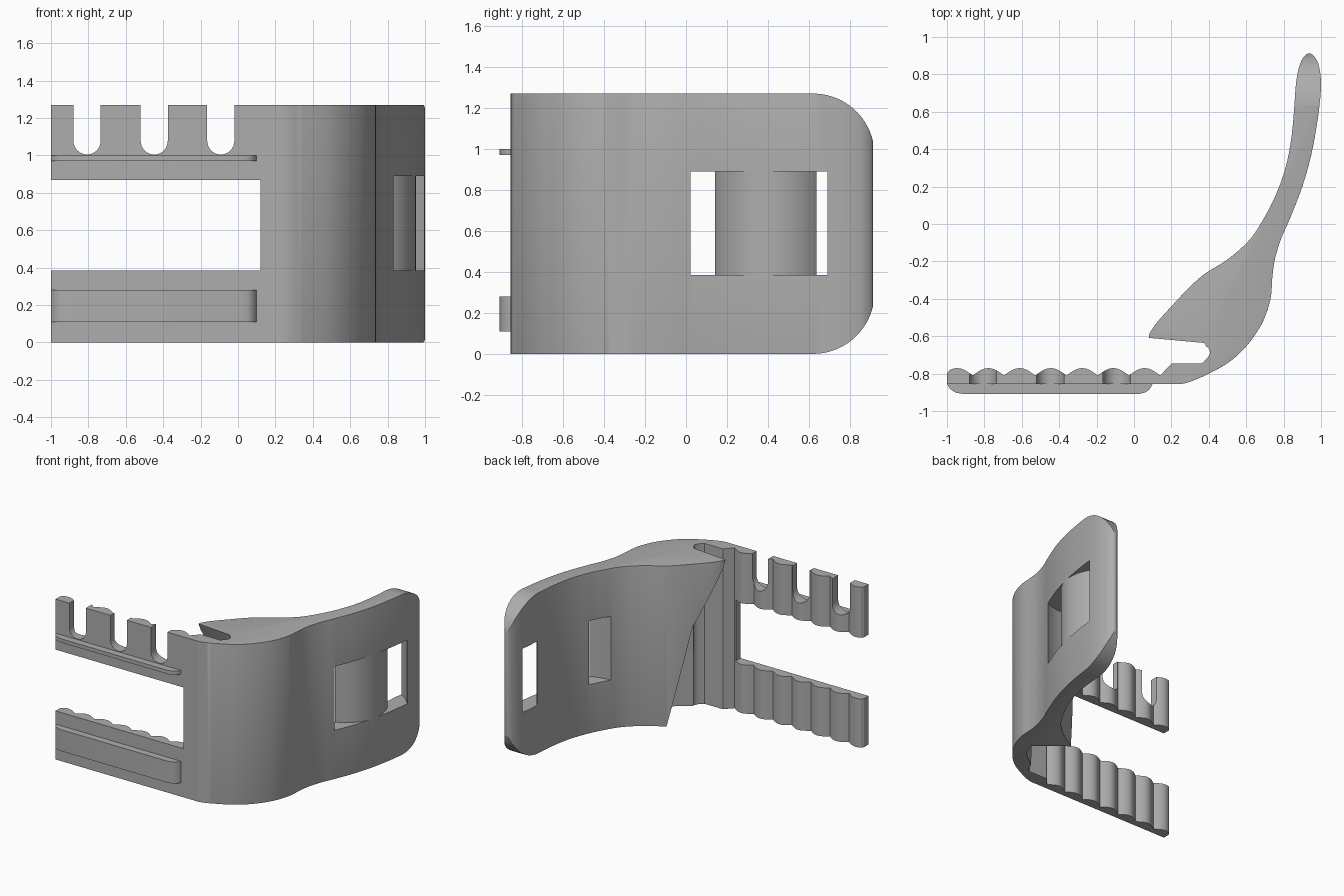
import bpy, bmesh, math
from mathutils import Vector

if "Cube" in bpy.data.objects:
    bpy.data.objects.remove(bpy.data.objects["Cube"])

H = 1.27            # overall height
FRONT = -0.855      # front face of the flat plate

grey = bpy.data.materials.new("plain grey")
grey.use_nodes = True
grey.diffuse_color = (0.42, 0.42, 0.42, 1)
grey.node_tree.nodes["Principled BSDF"].inputs["Base Color"].default_value = (0.42, 0.42, 0.42, 1)


def spline(pts, n=4):
    """Smooth curve through the given 2D points."""
    p = [Vector(q) for q in pts]
    p = [2 * p[0] - p[1]] + p + [2 * p[-1] - p[-2]]
    out = []
    for a, b, c, d in zip(p, p[1:], p[2:], p[3:]):
        for i in range(n):
            t = i / n
            out.append(0.5 * (2 * b + (c - a) * t + (2 * a - 5 * b + 4 * c - d) * t * t
                              + (3 * b - a - 3 * c + d) * t ** 3))
    return [tuple(q) for q in out] + [tuple(pts[-1])]


def arc(cx, cy, r, start, end, n=16):
    angles = [math.radians(start + (end - start) * i / n) for i in range(n + 1)]
    return [(cx + r * math.cos(a), cy + r * math.sin(a)) for a in angles]


def finish(name, bm):
    bmesh.ops.recalc_face_normals(bm, faces=bm.faces)
    mesh = bpy.data.meshes.new(name)
    bm.to_mesh(mesh)
    bm.free()
    mesh.materials.append(grey)
    ob = bpy.data.objects.new(name, mesh)
    bpy.context.collection.objects.link(ob)
    return ob


def prism(name, pts, lo, hi, axis="z", rounded=None):
    """Extrude an outline along an axis; optionally fillet rim edges chosen by a rule."""
    place = {"x": lambda u, v, w: (w, u, v),
             "y": lambda u, v, w: (u, w, v),
             "z": lambda u, v, w: (u, v, w)}[axis]
    bm = bmesh.new()
    rings = [[bm.verts.new(place(u, v, w)) for u, v in pts] for w in (lo, hi)]
    for ring in rings:
        bm.faces.new(ring)
    n = len(pts)
    for i in range(n):
        j = (i + 1) % n
        bm.faces.new((rings[0][i], rings[0][j], rings[1][j], rings[1][i]))
    bmesh.ops.recalc_face_normals(bm, faces=bm.faces)
    if rounded:
        rim = [e for e in bm.edges if abs(e.verts[0].co.z - e.verts[1].co.z) < 1e-5
               and all(rounded(v.co) for v in e.verts)]
        bmesh.ops.bevel(bm, geom=rim, offset=0.03, segments=4, profile=0.5,
                        affect="EDGES", clamp_overlap=True)
    return finish(name, bm)


def cut(target, cutter):
    mod = target.modifiers.new("cut", "BOOLEAN")
    mod.operation, mod.solver, mod.object = "DIFFERENCE", "EXACT", cutter
    bpy.context.view_layer.objects.active = target
    bpy.ops.object.modifier_apply(modifier=mod.name)
    bpy.data.objects.remove(cutter)


# Plan outline: outer curve, round tip, back curve and hooked lip
outer = spline([(0.2, FRONT), (0.28, -0.85), (0.4, -0.8), (0.52, -0.73), (0.62, -0.63),
                (0.69, -0.52), (0.73, -0.4), (0.74, -0.28), (0.755, -0.18), (0.79, -0.07),
                (0.83, 0.02), (0.9, 0.2), (0.95, 0.38), (0.985, 0.58), (1.0, 0.74),
                (0.99, 0.84), (0.968, 0.89), (0.937, 0.912), (0.905, 0.89), (0.88, 0.83),
                (0.865, 0.74), (0.855, 0.6), (0.84, 0.45), (0.81, 0.3), (0.76, 0.16),
                (0.7, 0.04), (0.63, -0.07), (0.55, -0.15), (0.47, -0.21), (0.38, -0.265),
                (0.3, -0.335), (0.2, -0.44), (0.12, -0.53), (0.083, -0.585)])
slit = spline([(0.078, -0.615), (0.11, -0.628), (0.2, -0.63), (0.3, -0.632), (0.37, -0.645),
               (0.405, -0.675), (0.4, -0.705), (0.37, -0.74)])
# Scalloped back of the plate, running to the open end
PITCH = 0.167
grip = []
for i in range(56):
    x = 0.14 - PITCH * i / 8
    if x > -1:
        grip.append((x, -0.81 + 0.04 * abs(math.sin(math.pi * i / 8))))
outline = [(-1, FRONT)] + outer + slit + [(0.36, -0.747), (0.2, -0.747)] + grip + [(-1, -0.8)]

body = prism("clip_body", outline, 0, H,
             rounded=lambda c: (c.x > 0.33 and c.y < -0.3 and c.x - c.y > 1.12)
             or c.y > -0.3 or (c.y > -0.56 and c.x < 0.4))

# Wedge removed under the lip, opening wider towards the bottom
bm = bmesh.new()
for z, pts in ((H + 0.02, [(0, -0.61), (0.1, -0.634), (0.38, -0.645), (0.38, -0.66), (0, -0.66)]),
               (-0.02, [(0, -0.05), (0.37, -0.275), (0.59, -0.45), (0.55, -0.56),
                        (0.4, -0.68), (0, -0.66)])):
    for x, y in pts:
        bm.verts.new((x, y, z))
bmesh.ops.convex_hull(bm, input=bm.verts)
cut(body, finish("lip_cutter", bm))

# Rounded corners at the tip
corner = [(0.62, H + 0.1), (0.62, H)] + arc(0.62, H - 0.3, 0.3, 88, 0) + [(1.1, H - 0.3), (1.1, H + 0.1)]
cut(body, prism("top_corner_cutter", corner, 0.5, 1.3, "x"))
cut(body, prism("bottom_corner_cutter", [(y, H - z) for y, z in corner], 0.5, 1.3, "x"))

# Curved strap tunnel that leaves a rounded bar in the wall
tunnel = arc(0.657, 0.42, 0.435, -120, 80, 40) + arc(0.657, 0.42, 0.295, 80, -120, 40)
cut(body, prism("strap_cutter", tunnel, 0.385, 0.89))

# Open window between the two plate arms
window = [(-1.1, 0.385), (0.12, 0.385), (0.12, 0.87), (-1.1, 0.87)]
cut(body, prism("window_cutter", window, -1, -0.7, "y"))

# Three U-shaped notches in the upper arm
for x in (-0.807, -0.448, -0.092):
    notch = [(x - 0.0725, H + 0.1)] + arc(x, 1.0775, 0.0725, 180, 360) + [(x + 0.0725, H + 0.1)]
    cut(body, prism("notch_cutter", notch, -1, -0.7, "y"))

# Ribs on the front of the arms
rib = ([(-1, FRONT + 0.01), (-1, FRONT)]
       + spline([(-0.985, -0.88), (-0.955, -0.9), (-0.91, -0.91)])
       + spline([(0.02, -0.91), (0.06, -0.9), (0.085, -0.88), (0.1, FRONT)])
       + [(0.1, FRONT + 0.01)])
parts = [body, prism("lower_rib", rib, 0.11, 0.28), prism("upper_rib", rib, 0.97, 1.0)]

for ob in parts:
    bpy.ops.object.select_all(action="DESELECT")
    ob.select_set(True)
    bpy.context.view_layer.objects.active = ob
    bpy.ops.object.shade_smooth_by_angle(angle=math.radians(30))
